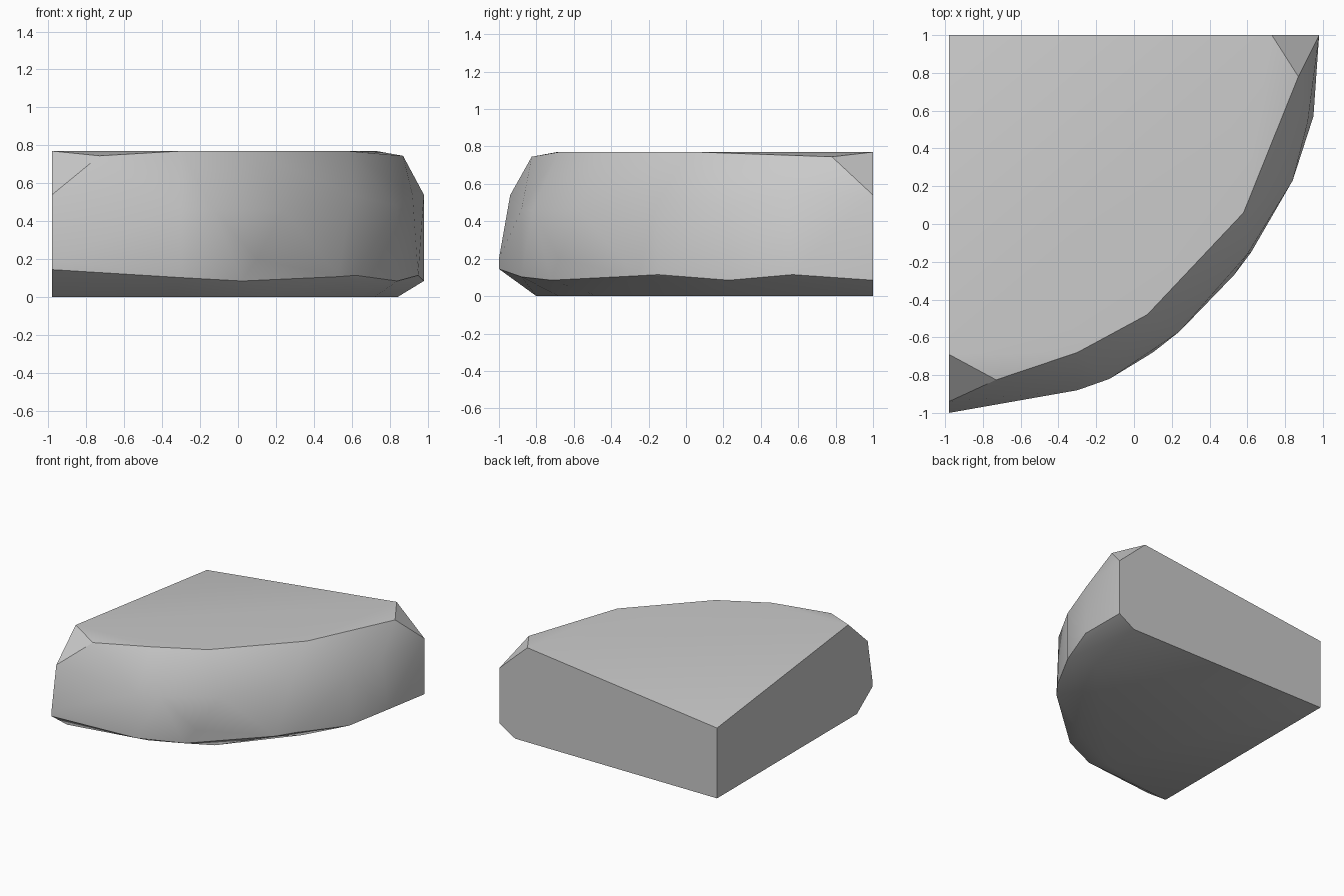
import bpy, bmesh, math

cube = bpy.data.objects.get("Cube")
if cube:
    bpy.data.objects.remove(cube, do_unlink=True)

# Stone colour
stone = bpy.data.materials.new("grey stone")
stone.use_nodes = True
grey = (0.59, 0.59, 0.59, 1)
stone.diffuse_color = grey
bsdf = stone.node_tree.nodes["Principled BSDF"]
bsdf.inputs["Base Color"].default_value = grey
bsdf.inputs["Roughness"].default_value = 0.9

# Chiselled outlines of the curved side, from front corner to back corner
TOP, BACK, SIDE = 0.77, 1.0, -0.98
top_rim = [(SIDE, -.69, TOP), (-.73, -.825, .745), (-.3, -.68, TOP), (.07, -.48, TOP),
           (.58, .06, TOP), (.87, .78, .745), (.73, BACK, TOP)]
belly = [(SIDE, -.94, .54), (-.3, -.88, .46), (-.13, -.82, .46), (.24, -.57, .46),
         (.6, -.16, .54), (.84, .23, .48), (.92, .54, .54), (.98, BACK, .54)]
low_rim = [(SIDE, -1, .2), (SIDE, -1, .145), (-.3, -.88, .103), (.02, -.72, .085),
           (.1, -.68, .2), (.53, -.27, .108), (.62, -.15, .115), (.84, .23, .085),
           (.95, .57, .115), (.98, BACK, .085)]
foot = [(SIDE, -.8, 0), (-.33, -.68, 0), (.12, -.47, 0), (.55, .05, 0),
        (.72, .4, 0), (.84, BACK, 0)]
# The square corner sits lower than the rim, so the top slopes down to it
flat_corner = [(SIDE, BACK, 0), (SIDE, BACK, .573)]

# Quarter-round stone block
bm = bmesh.new()
for p in top_rim + belly + low_rim + foot + flat_corner:
    bm.verts.new(p)
bmesh.ops.convex_hull(bm, input=bm.verts[:])
bmesh.ops.delete(bm, geom=[v for v in bm.verts if not v.link_faces], context='VERTS')
bmesh.ops.dissolve_limit(bm, angle_limit=math.radians(0.5),
                         verts=bm.verts[:], edges=bm.edges[:])
bmesh.ops.recalc_face_normals(bm, faces=bm.faces[:])
mesh = bpy.data.meshes.new("quarter_stone")
bm.to_mesh(mesh)
bm.free()
mesh.materials.append(stone)
rock = bpy.data.objects.new("quarter_stone", mesh)
bpy.context.collection.objects.link(rock)

# Soft facets with crisp rims
bpy.ops.object.select_all(action='DESELECT')
rock.select_set(True)
bpy.context.view_layer.objects.active = rock
bpy.ops.object.shade_smooth_by_angle(angle=math.radians(31))
